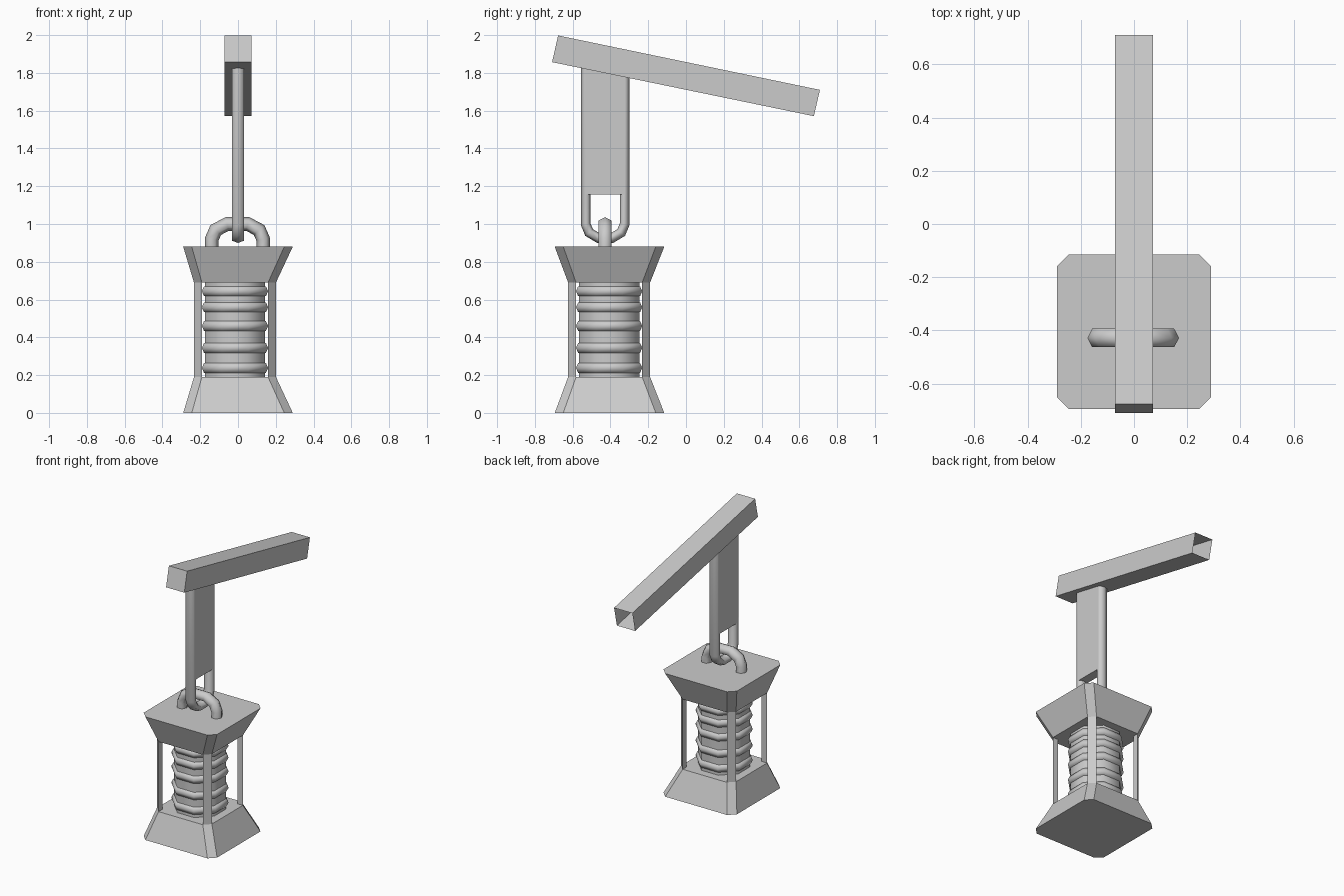
import bpy
from math import cos, sin, pi
from mathutils import Vector

if "Cube" in bpy.data.objects:
    bpy.data.objects.remove(bpy.data.objects["Cube"])

CX, CY = -0.016, -0.407   # axis of the glass and posts


def make(name, verts, faces, smooth=False):
    me = bpy.data.meshes.new(name)
    me.from_pydata([tuple(v) for v in verts], [], faces)
    me.update()
    if smooth:
        for p in me.polygons:
            p.use_smooth = len(p.vertices) == 4
    ob = bpy.data.objects.new(name, me)
    bpy.context.collection.objects.link(ob)
    return ob


def loft(name, rings, caps=True, smooth=False):
    n = len(rings[0])
    faces = [(r * n + i, r * n + (i + 1) % n, (r + 1) * n + (i + 1) % n, (r + 1) * n + i)
             for r in range(len(rings) - 1) for i in range(n)]
    if caps:
        faces += [tuple(reversed(range(n))),
                  tuple(range((len(rings) - 1) * n, len(rings) * n))]
    return make(name, [v for r in rings for v in r], faces, smooth)


def square(cx, cy, h, c, z):
    # square outline with clipped corners
    k = h - c
    pts = [(k, -h), (h, -k), (h, k), (k, h), (-k, h), (-h, k), (-h, -k), (-k, -h)]
    return [(cx + x, cy + y, z) for x, y in pts]


def circle(r, z, n=8):
    return [(CX + r * cos((i + .5) * 2 * pi / n), CY + r * sin((i + .5) * 2 * pi / n), z)
            for i in range(n)]


def hex_tube(name, half_path, a, b, place):
    # six-sided tube along a mirrored path in a vertical plane
    path = [Vector((-u, z)) for u, z in half_path] + [Vector(p) for p in reversed(half_path)]
    rings = []
    for i, p in enumerate(path):
        d0 = (p - path[max(i - 1, 0)]) if i else path[1] - p
        d1 = (path[i + 1] - p) if i < len(path) - 1 else d0
        d0, d1 = d0.normalized(), d1.normalized()
        t = (d0 + d1).normalized()
        nrm = Vector((-t.y, t.x)) / t.dot(d0)
        ring = []
        for k in range(6):
            q = p + nrm * a * cos(k * pi / 3)
            ring.append(place(q.x, b * sin(k * pi / 3), q.y))
        rings.append(ring)
    return loft(name, rings, True, True)


# base and cap
low, high = square(CX, CY, .217, .042, .19), square(CX, CY, .217, .042, .69)
loft("lantern_base", [square(0, -.405, .29, .045, 0), low])
loft("lantern_cap", [high, square(0, -.405, .29, .045, .88)])

# corner posts
for sx in (-1, 1):
    for sy in (-1, 1):
        h, k = .217, .175
        tri = [(h, k), (k, h), (k, k)]
        if sx * sy < 0:
            tri.reverse()
        loft("corner_post", [[(CX + sx * x, CY + sy * y, z) for x, y in tri] for z in (.19, .69)])

# glass core with rings
loft("glass_core", [circle(.173, .19), circle(.173, .69)], True, True)
for z in (.238, .344, .46, .559, .644):
    prof = [(.165 + .025 * cos(j * pi / 3), z + .03 * sin(j * pi / 3)) for j in range(6)]
    verts = [v for r, zz in prof for v in circle(r, zz)]
    faces = [(j * 8 + i, j * 8 + (i + 1) % 8, (j + 1) % 6 * 8 + (i + 1) % 8, (j + 1) % 6 * 8 + i)
             for j in range(6) for i in range(8)]
    make("glass_ring", verts, faces, True)

# handle on the cap and hanging link
hex_tube("handle", [(.136, .86), (.136, .92), (.115, .968), (.055, 1.0)], .036, .04,
         lambda u, w, z: (u - .003, -.428 - w, z))
hex_tube("hanging_link", [(.1035, 1.84), (.1035, 1.0), (.085, .955), (.035, .925)], .0255, .038,
         lambda u, w, z: (w, -.428 + u, z))

# plate filling the link
loft("link_plate", [[(-.033, -.532, z), (.033, -.532, z), (.033, -.324, z), (-.033, -.324, z)]
                    for z in (1.155, 1.84)])

# sloping beam, open at the back end
ends = [[(-.709, 1.857), (-.677, 1.998)], [(.677, 1.571), (.709, 1.71)]]
beam = [[(-.072, *lo), (.072, *lo), (.072, *hi), (-.072, *hi)] for lo, hi in ends]
faces = [(i, (i + 1) % 4, 4 + (i + 1) % 4, 4 + i) for i in range(4)] + [(0, 1, 2, 3)]
b = make("beam", beam[0] + beam[1], faces)
b.data.flip_normals()
b.data.polygons[4].flip()
